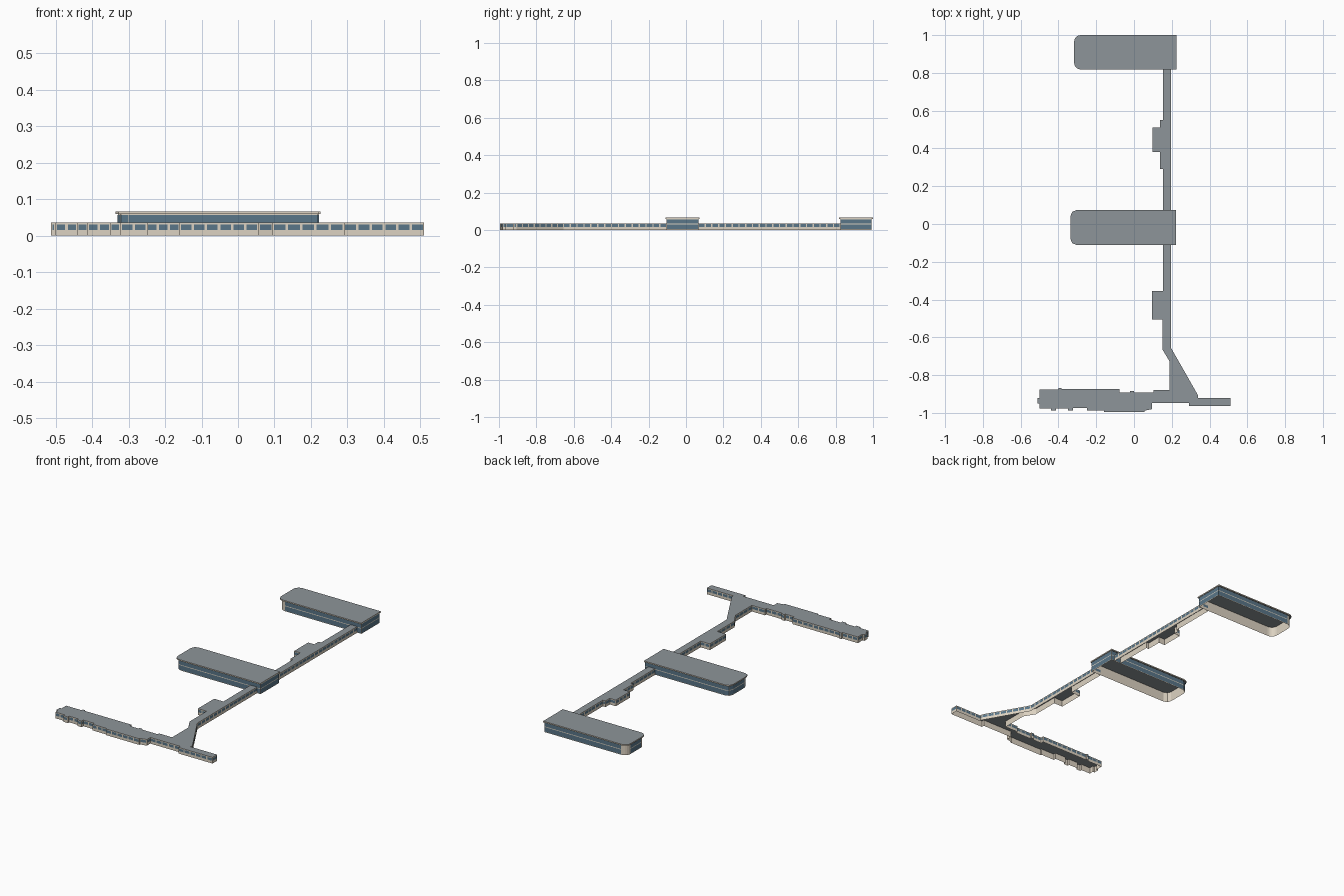
import bpy, bmesh, math
from mathutils import Vector

if "Cube" in bpy.data.objects:
    bpy.data.objects.remove(bpy.data.objects["Cube"])


def material(name, rgb):
    m = bpy.data.materials.new(name)
    m.diffuse_color = (*rgb, 1)
    m.use_nodes = True
    m.node_tree.nodes["Principled BSDF"].inputs["Base Color"].default_value = m.diffuse_color
    return m


WALL = material("beige_wall", (0.72, 0.65, 0.54))
ROOF = material("grey_roof", (0.27, 0.30, 0.32))
GLASS = material("blue_glass", (0.10, 0.18, 0.25))


def finish(bm, name, mats):
    me = bpy.data.meshes.new(name)
    bm.to_mesh(me)
    bm.free()
    for m in mats:
        me.materials.append(m)
    ob = bpy.data.objects.new(name, me)
    bpy.context.collection.objects.link(ob)
    return ob


def shell(name, pts, z0, z1, floor=False):
    """Walls and flat roof over a counter-clockwise footprint, open below by default."""
    bm = bmesh.new()
    lo = [bm.verts.new((x, y, z0)) for x, y in pts]
    hi = [bm.verts.new((x, y, z1)) for x, y in pts]
    n = len(pts)
    for i in range(n):
        j = (i + 1) % n
        bm.faces.new((lo[i], lo[j], hi[j], hi[i]))
    bm.faces.new(hi).material_index = 1
    if floor:
        bm.faces.new(lo[::-1]).material_index = 1
    return finish(bm, name, (WALL, ROOF))


def panes(name, pts, z0, z1, pitch, gap, off=0.001):
    """Window panes repeated along every edge of a footprint."""
    bm = bmesh.new()
    for i, p in enumerate(pts):
        a, b = Vector(p), Vector(pts[(i + 1) % len(pts)])
        length = (b - a).length
        if length < 0.012:
            continue
        d = (b - a) / length
        nrm = Vector((d.y, -d.x)) * off
        n = max(1, round(length / pitch))
        step = length / n
        for k in range(n):
            s = a + d * (k * step + gap / 2) + nrm
            e = a + d * ((k + 1) * step - gap / 2) + nrm
            bm.faces.new([bm.verts.new(v) for v in (
                (s.x, s.y, z0), (e.x, e.y, z0), (e.x, e.y, z1), (s.x, s.y, z1))])
    return finish(bm, name, (GLASS,))


def hall_outline(x0, x1, y0, y1, r, seg):
    """Rectangle with its two west corners rounded."""
    pts = [(x0 + r, y0), (x1, y0), (x1, y1), (x0 + r, y1)]
    for k in range(1, seg + 1):
        t = math.pi / 2 + k * math.pi / 2 / seg
        pts.append((x0 + r + r * math.cos(t), y1 - r + r * math.sin(t)))
    for k in range(seg):
        t = math.pi + k * math.pi / 2 / seg
        pts.append((x0 + r + r * math.cos(t), y0 + r + r * math.sin(t)))
    return pts


def hall(name, x0, x1, y0, y1, r, seg):
    o = 0.007
    body = hall_outline(x0 + o, x1 - o / 2, y0 + o, y1 - o, r, seg)
    shell(name + "_walls", body, 0, 0.059)
    # two glazed storeys
    for tag, a, b in (("lower", 0.004, 0.030), ("upper", 0.034, 0.057)):
        panes(f"{name}_{tag}_glazing", body, a, b, 10, 0.001)
    # overhanging roof slab
    shell(name + "_roof_slab", hall_outline(x0, x1, y0, y1, r, seg), 0.059, 0.066, True)


hall("middle_hall", -0.336, 0.222, -0.11, 0.073, 0.03, 2)
hall("north_hall", -0.317, 0.226, 0.818, 1.0, 0.036, 5)

# low wings: connecting corridors and the stepped south terminal
north_corridor = [
    (0.196, 0.066), (0.196, 0.825), (0.154, 0.825), (0.154, 0.55), (0.137, 0.55),
    (0.137, 0.51), (0.098, 0.51), (0.098, 0.38), (0.138, 0.38), (0.138, 0.29),
    (0.154, 0.29), (0.154, 0.066)]
south_wing = [
    (0.154, -0.103), (0.154, -0.355), (0.094, -0.355), (0.094, -0.506), (0.151, -0.506),
    (0.151, -0.665), (0.189, -0.728), (0.189, -0.88), (0.104, -0.88), (0.104, -0.892),
    (0.0, -0.892), (0.0, -0.883), (-0.02, -0.883), (-0.02, -0.892), (-0.077, -0.892),
    (-0.077, -0.874), (-0.385, -0.874), (-0.385, -0.867), (-0.4, -0.867),
    (-0.4, -0.877), (-0.5, -0.877), (-0.5, -0.92), (-0.512, -0.92), (-0.512, -0.95),
    (-0.5, -0.95), (-0.5, -0.976), (-0.44, -0.976), (-0.44, -0.988), (-0.412, -0.988),
    (-0.412, -0.976), (-0.35, -0.976), (-0.35, -0.988), (-0.322, -0.988),
    (-0.322, -0.973), (-0.25, -0.973), (-0.25, -0.988), (-0.16, -0.988),
    (-0.16, -0.995), (0.056, -0.995), (0.056, -0.988), (0.095, -0.98), (0.095, -0.948),
    (0.29, -0.948), (0.29, -0.964), (0.51, -0.964), (0.51, -0.921), (0.338, -0.921),
    (0.338, -0.905), (0.196, -0.656), (0.196, -0.103)]
for label, outline in (("north_corridor", north_corridor), ("south_wing", south_wing)):
    shell(label, outline, 0, 0.036)
    panes(label + "_windows", outline, 0.016, 0.031, 0.036, 0.007)
